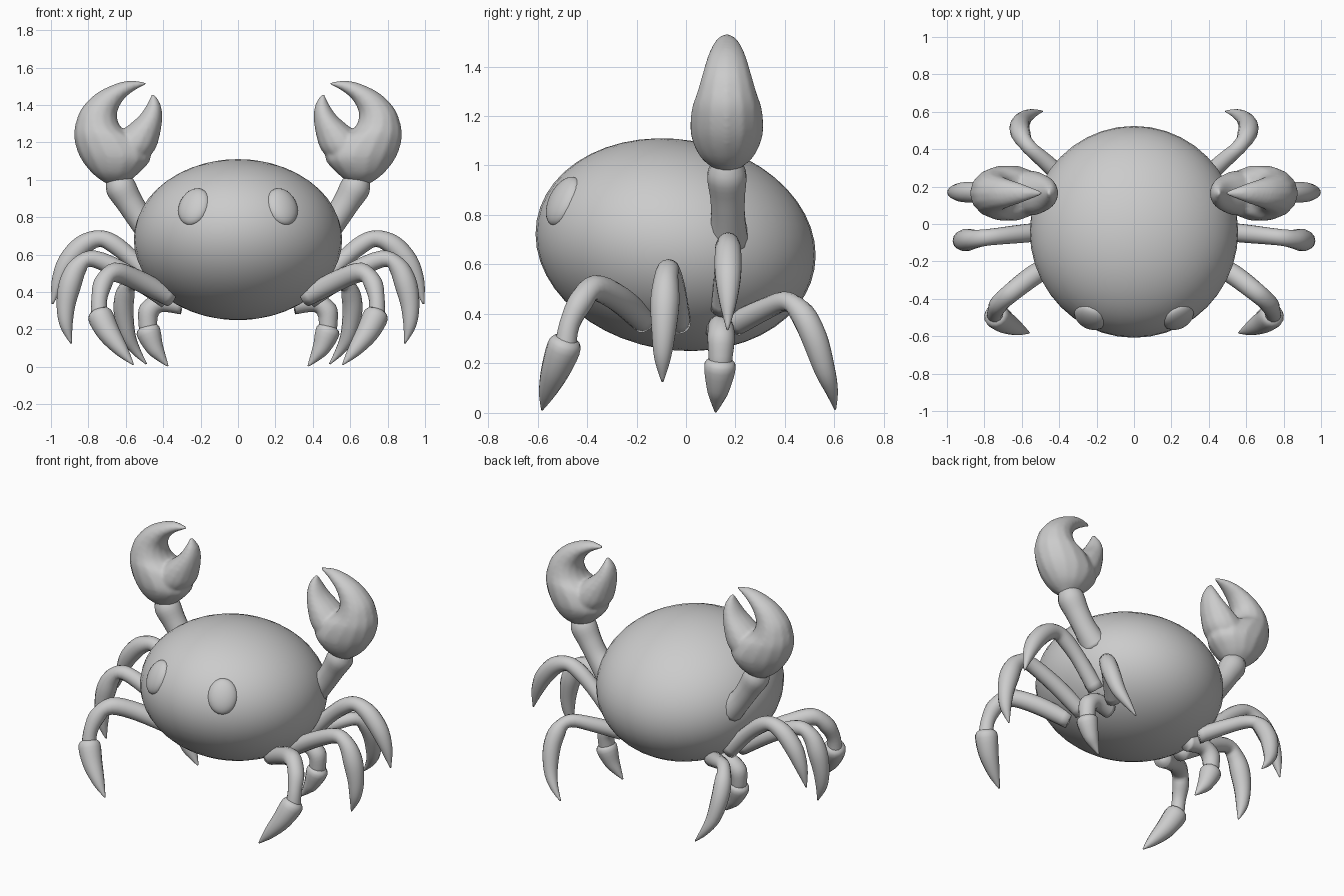
import bpy, bmesh, math
from mathutils import Vector

if "Cube" in bpy.data.objects:
    bpy.data.objects.remove(bpy.data.objects["Cube"])

AX_Y = Vector((0, 1, 0))


def smooth_rows(rows, steps=4):
    """Catmull-Rom through rows of (centre, u axis, v axis)."""
    out = []
    n = len(rows)
    for i in range(n - 1):
        a, b, c, d = (rows[max(0, min(n - 1, i + k))] for k in (-1, 0, 1, 2))
        for s in range(steps):
            t = s / steps
            out.append([0.5 * (2 * q + (r - p) * t + (2 * p - 5 * q + 4 * r - w) * t * t
                               + (3 * q - p - 3 * r + w) * t ** 3)
                        for p, q, r, w in zip(a, b, c, d)])
    out.append(rows[-1])
    return out


def loft(bm, rows, sides=14):
    rings = []
    for c, u, v in smooth_rows(rows):
        rings.append([bm.verts.new(c + u * math.cos(2 * math.pi * k / sides)
                                   + v * math.sin(2 * math.pi * k / sides)) for k in range(sides)])
    for r0, r1 in zip(rings, rings[1:]):
        for k in range(sides):
            j = (k + 1) % sides
            bm.faces.new((r0[k], r0[j], r1[j], r1[k]))
    bm.faces.new(rings[0][::-1])
    bm.faces.new(rings[-1])


def tube_rows(pts):
    """Round sections (x, y, z, radius) set square to the path."""
    rows = []
    for i, p in enumerate(pts):
        a, b = pts[max(0, i - 1)], pts[min(len(pts) - 1, i + 1)]
        t = (Vector(b[:3]) - Vector(a[:3])).normalized()
        u = t.cross(AX_Y).normalized()
        rows.append((Vector(p[:3]), u * p[3], t.cross(u) * p[3]))
    return rows


def claw_rows(secs, y):
    """Sections given as inner x,z / outer x,z / half depth."""
    rows = []
    for x0, z0, x1, z1, d in secs:
        a, b = Vector((x0, y, z0)), Vector((x1, y, z1))
        rows.append(((a + b) / 2, (b - a) / 2, AX_Y * d))
    return rows


def make(name, lofts, fuse=0):
    bm = bmesh.new()
    for rows in lofts:
        loft(bm, rows)
    bmesh.ops.recalc_face_normals(bm, faces=bm.faces)
    me = bpy.data.meshes.new(name)
    bm.to_mesh(me)
    bm.free()
    me.shade_smooth()
    ob = bpy.data.objects.new(name, me)
    bpy.context.collection.objects.link(ob)
    if fuse:
        m = ob.modifiers.new("fuse", 'REMESH')
        m.mode, m.voxel_size, m.use_smooth_shade = 'VOXEL', fuse, True
        m = ob.modifiers.new("relax", 'SMOOTH')
        m.factor, m.iterations = 0.5, 5
    ob.modifiers.new("mirror", 'MIRROR').use_mirror_merge = False
    return ob


def ball(name, loc, scale, segs, rings):
    bpy.ops.mesh.primitive_uv_sphere_add(segments=segs, ring_count=rings, radius=1, location=loc)
    ob = bpy.context.object
    ob.name, ob.scale = name, scale
    ob.data.shade_smooth()
    return ob


# Body: egg-like shell, front tipped up a little
body = ball("body", (0, -0.042, 0.68), (0.557, 0.57, 0.425), 40, 24)
body.rotation_euler.x = math.radians(-10)

# Eyes: flattened domes lying on the shell
for s, side in ((-1, "left"), (1, "right")):
    eye = ball("eye_" + side, (s * 0.235, -0.495, 0.855), (0.09, 0.05, 0.108), 20, 12)
    eye.rotation_euler = Vector((s * 0.76, -1.36, 0.77)).to_track_quat('-Y', 'Z').to_euler()

# Claws: palm with large outer finger, plus small inner finger
palm = [(.61, .975, .69, .97, .03), (.535, 1.03, .775, 1.03, .105), (.465, 1.12, .845, 1.12, .147),
        (.53, 1.22, .877, 1.225, .145), (.62, 1.275, .866, 1.31, .122), (.647, 1.348, .834, 1.385, .10),
        (.62, 1.417, .76, 1.46, .078), (.572, 1.465, .663, 1.51, .055), (.53, 1.49, .58, 1.53, .032),
        (.482, 1.513, .49, 1.522, .006)]
finger = [(.54, 1.07, .72, 1.07, .08), (.45, 1.15, .70, 1.17, .12), (.417, 1.24, .635, 1.25, .112),
          (.405, 1.335, .53, 1.34, .08), (.415, 1.405, .48, 1.415, .045), (.45, 1.462, .46, 1.465, .006)]
make("claws", [claw_rows(palm, 0.165), claw_rows(finger, 0.165)], fuse=0.011)

# Arms
make("claw_arms", [tube_rows([(.44, .17, .70, .085), (.52, .17, .79, .07), (.58, .168, .88, .072),
                              (.63, .165, .965, .08), (.66, .165, 1.03, .05)])])

# Legs: five pairs, each curved to a pointed foot
make("front_legs", [
    tube_rows([(.36, -.17, .37, .05), (.53, -.27, .46, .055), (.66, -.37, .505, .052),
               (.72, -.425, .45, .05), (.742, -.47, .36, .042), (.742, -.487, .27, .045)]),
    tube_rows([(.745, -.482, .31, .02), (.74, -.488, .28, .066), (.69, -.525, .18, .06),
               (.62, -.56, .085, .036), (.56, -.582, .012, .004)])])
make("second_legs", [
    tube_rows([(.38, -.03, .36, .05), (.58, -.05, .49, .05), (.77, -.07, .577, .045),
               (.85, -.08, .54, .05), (.895, -.085, .45, .06), (.92, -.09, .33, .05),
               (.918, -.095, .22, .034), (.892, -.095, .125, .004)])])
make("third_legs", [
    tube_rows([(.42, .15, .42, .05), (.56, .16, .57, .046), (.67, .165, .66, .048),
               (.745, .17, .685, .045), (.83, .17, .65, .054), (.91, .17, .56, .054),
               (.962, .17, .45, .036), (.992, .168, .335, .004)])])
make("rear_legs", [
    tube_rows([(.33, .20, .36, .05), (.47, .33, .425, .044), (.56, .41, .45, .04),
               (.60, .47, .40, .05), (.612, .52, .30, .053), (.59, .562, .17, .042),
               (.545, .59, .085, .025), (.49, .603, .015, .004)])])
make("inner_legs", [
    tube_rows([(.30, .13, .33, .05), (.41, .14, .345, .052), (.475, .142, .30, .056),
               (.482, .14, .23, .05), (.475, .138, .18, .045)]),
    tube_rows([(.49, .14, .225, .02), (.482, .138, .195, .064), (.445, .13, .10, .047),
               (.41, .125, .05, .027), (.375, .12, .004, .004)])])
